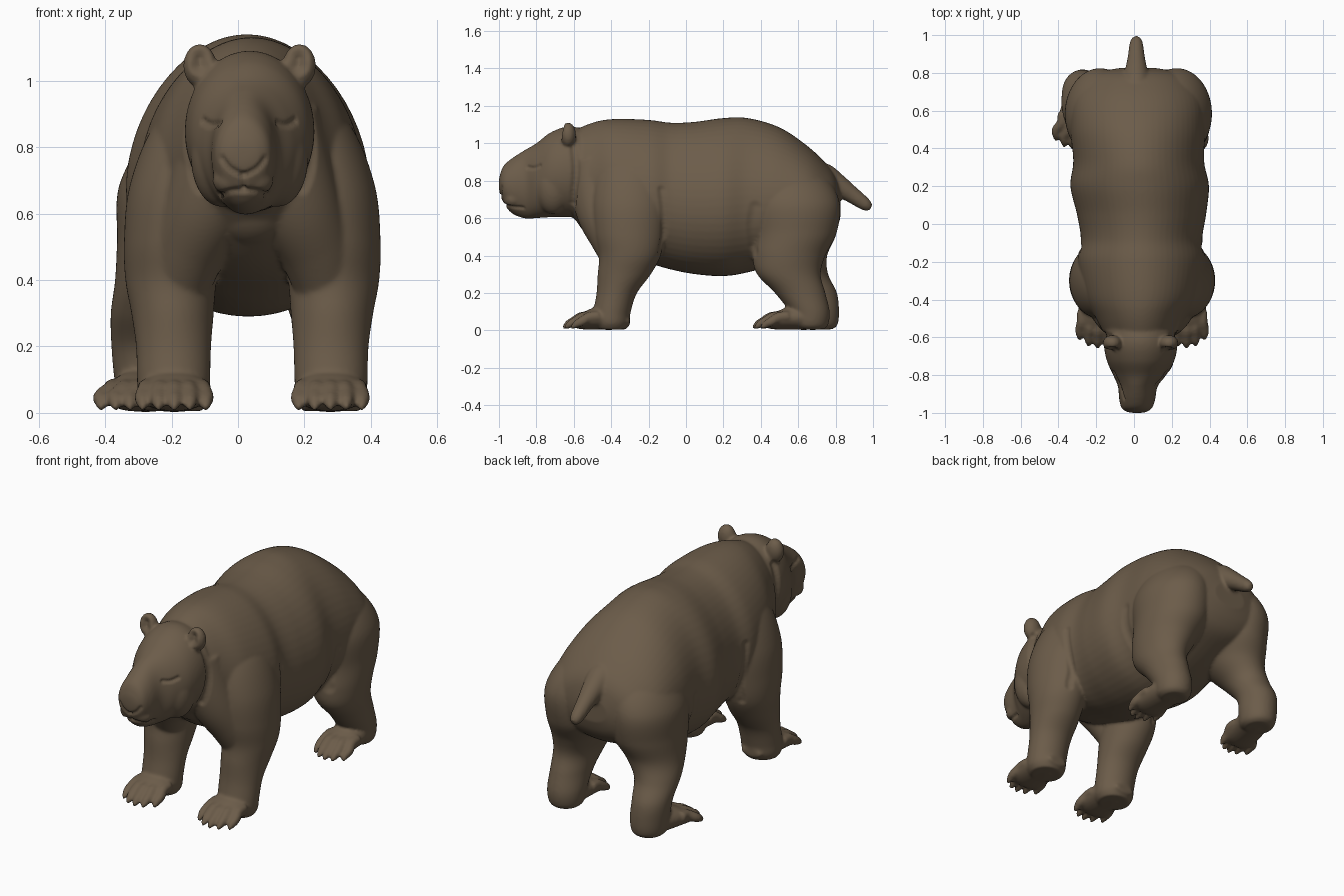
import bpy, bmesh, math
from mathutils import Vector, kdtree
from mathutils.bvhtree import BVHTree

cube = bpy.data.objects.get("Cube")
if cube:
    bpy.data.objects.remove(cube)

fur = bpy.data.materials.new("brown_fur")
fur.use_nodes = True
colour = (0.15, 0.108, 0.068, 1)
fur.diffuse_color = colour
fur.node_tree.nodes["Principled BSDF"].inputs["Base Color"].default_value = colour

bm = bmesh.new()
SEG = 56


def spline(rows, steps=8):
    """Smoothly interpolate rows of numbers."""
    out = []
    for i in range(len(rows) - 1):
        p = [rows[max(0, min(len(rows) - 1, i + k))] for k in (-1, 0, 1, 2)]
        for s in range(steps):
            t = s / steps
            out.append([0.5 * (2 * b + (c - a) * t + (2 * a - 5 * b + 4 * c - d) * t * t
                               + (3 * b - a - 3 * c + d) * t ** 3) for a, b, c, d in zip(*p)])
    return out + [list(rows[-1])]


def skin(rings):
    """Bridge rings of points into a closed tube."""
    loops = [[bm.verts.new(p) for p in ring] for ring in rings]
    n = len(loops[0])
    for a, b in zip(loops, loops[1:]):
        for i in range(n):
            bm.faces.new((a[i], a[(i + 1) % n], b[(i + 1) % n], b[i]))
    bm.faces.new(loops[0][::-1])
    bm.faces.new(loops[-1])


def angles():
    return [2 * math.pi * i / SEG for i in range(SEG)]


def along_y(rows, pear=0.0):
    """Rows: y, bottom z, top z, centre x, half width."""
    skin([[(x + r * math.cos(a) * (1 - pear * math.sin(a)), y,
            (lo + hi) / 2 + (hi - lo) / 2 * math.sin(a)) for a in angles()]
          for y, lo, hi, x, r in spline(rows)])


def along_z(rows):
    """Rows: z, centre x, centre y, half width, half depth."""
    skin([[(x + rx * math.cos(a), y + ry * math.sin(a), z) for a in angles()]
          for z, x, y, rx, ry in spline(rows)])


def tube(rows):
    """Rows: x, y, z, radius."""
    pts = spline(rows)
    rings = []
    for i, row in enumerate(pts):
        a, b = pts[max(i - 1, 0)], pts[min(i + 1, len(pts) - 1)]
        q = (Vector(b[:3]) - Vector(a[:3])).to_track_quat('Z', 'Y')
        rings.append([Vector(row[:3]) + q @ Vector((math.cos(t), math.sin(t), 0)) * row[3]
                      for t in angles()])
    skin(rings)


def ball(centre, size):
    made = bmesh.ops.create_uvsphere(bm, u_segments=32, v_segments=20, radius=1)["verts"]
    for v in made:
        v.co = Vector(centre) + Vector([c * s for c, s in zip(v.co, size)])


# Torso
along_y([(-.64, .64, 1.05, .035, .16), (-.5, .5, 1.11, .035, .235), (-.38, .42, 1.13, .04, .3),
         (-.2, .36, 1.125, .04, .335), (-.08, .325, 1.11, .04, .32), (.05, .3, 1.115, .04, .34),
         (.2, .29, 1.135, .03, .365), (.33, .31, 1.135, .025, .345), (.5, .36, 1.085, .02, .355),
         (.65, .42, .985, .02, .345), (.75, .47, .89, .02, .29), (.8, .53, .82, .02, .22),
         (.825, .6, .74, .02, .1)], 0.1)

# Head
along_y([(-.5, .62, 1.06, .035, .18), (-.62, .605, 1.09, .035, .195), (-.72, .605, 1.06, .035, .18),
         (-.8, .6, 1.0, .03, .14), (-.86, .598, .965, .02, .105), (-.93, .625, .92, .017, .095),
         (-.975, .68, .88, .015, .08), (-.995, .73, .83, .015, .05), (-1, .76, .8, .015, .02)])
for s in (-1, 1):
    ball((.035 + s * .085, -.71, .77), (.092, .1, .15))       # cheek
    ball((.035 + s * .15, -.63, 1.045), (.05, .042, .066))    # ear
    ball((.015 + s * .04, -.925, .7), (.052, .05, .045))      # upper lip

# Tail
tube([(.012, .66, .83, .06), (.012, .73, .82, .075), (.012, .8, .782, .062),
      (.012, .88, .73, .046), (.012, .96, .673, .034), (.012, .99, .658, .018)])


def paw(x, heel, toe, turn, width):
    """Foot with five clawed toes; turn is the sideways drift of the toe end."""
    length = heel - toe
    along_y([(heel, .025, .07, x, width * .5), (heel - length * .2, .004, .13, x, width * .85),
             (heel - length * .5, .004, .125, x + turn * .5, width * .95),
             (heel - length * .72, .006, .09, x + turn * .75, width * .92),
             (heel - length * .82, .015, .06, x + turn * .85, width * .75)])
    for i in range(-2, 3):
        tx = x + turn + i * width * .43
        ty = toe + .011 * i * i
        back = tx - turn * .4 - i * width * .05
        tube([(back, ty + .15, .075, .028), (back, ty + .1, .07, .028),
              (tx, ty + .06, .048, .025), (tx, ty + .035, .036, .022),
              (tx, ty + .012, .02, .014), (tx, ty, .014, .006)])


# Front legs, with shoulders and the folds running up to the neck
for s in (-1, 1):
    c = .043
    along_z([(.005, c + s * .237, -.4, .085, .08), (.04, c + s * .237, -.4, .106, .096),
             (.1, c + s * .237, -.395, .11, .1),
             (.2, c + s * .237, -.37, .113, .108), (.3, c + s * .24, -.33, .124, .142),
             (.4, c + s * .245, -.3, .137, .165), (.52, c + s * .24, -.3, .146, .188),
             (.68, c + s * .22, -.3, .15, .2), (.85, c + s * .17, -.3, .135, .18),
             (.97, c + s * .1, -.31, .1, .12)])
    paw(c + s * .235, -.3, -.66, 0, .11)
    tube([(c + s * .07, -.5, .9, .13), (c + s * .1, -.48, .75, .135), (c + s * .14, -.45, .62, .13),
          (c + s * .19, -.4, .5, .115), (c + s * .22, -.36, .4, .1)])
ball((.04, -.47, .66), (.15, .13, .16))                       # breast


def haunch(s, lower):
    """Hind leg: own lower rings, shared thigh rings."""
    c = .023
    along_z(lower + [(.52, c + s * .205, .58, .182, .225), (.68, c + s * .2, .582, .182, .24),
                     (.82, c + s * .15, .56, .155, .19), (.89, c + s * .1, .52, .1, .1)])


# Right hind leg, turned outward
haunch(-1, [(.005, -.27, .715, .065, .065), (.03, -.27, .71, .09, .1), (.1, -.272, .71, .1, .108),
            (.2, -.278, .695, .103, .112), (.3, -.265, .63, .118, .13), (.4, -.22, .585, .15, .17)])
paw(-.27, .8, .395, -.055, .1)

# Left hind leg, stepping forward
haunch(1, [(.005, .28, .67, .065, .065), (.03, .28, .665, .09, .095), (.1, .28, .66, .1, .108),
           (.2, .28, .61, .104, .135), (.3, .275, .55, .12, .17), (.4, .255, .55, .15, .195)])
paw(.28, .75, .355, .005, .1)

# Fuse everything into one skin
bmesh.ops.recalc_face_normals(bm, faces=bm.faces)
mesh = bpy.data.meshes.new("bear_body")
bm.to_mesh(mesh)
bm.free()
bear = bpy.data.objects.new("bear_body", mesh)
bpy.context.collection.objects.link(bear)
bpy.context.view_layer.objects.active = bear
bear.select_set(True)
remesh = bear.modifiers.new("fuse", 'REMESH')
remesh.mode = 'VOXEL'
remesh.voxel_size = 0.0085
soften = bear.modifiers.new("soften", 'SMOOTH')
soften.iterations = 6
for m in (remesh.name, soften.name):
    bpy.ops.object.modifier_apply(modifier=m)
mesh = bear.data

# Sculpted creases and ridges
surface = BVHTree.FromPolygons([v.co.copy() for v in mesh.vertices],
                               [tuple(p.vertices) for p in mesh.polygons])
verts = kdtree.KDTree(len(mesh.vertices))
for v in mesh.vertices:
    verts.insert(v.co, v.index)
verts.balance()
normals = [v.normal.copy() for v in mesh.vertices]
push = {}


def stroke(points, side, radius, depth):
    """Carve along a line projected on the front (side 0) or a flank."""
    weight = {}
    for u, w in spline(points, 14):
        start, ray = ((u, -2, w), (0, 1, 0)) if side == 0 else ((2 * side, u, w), (-side, 0, 0))
        hit = surface.ray_cast(Vector(start), Vector(ray))[0]
        if hit:
            for _, i, d in verts.find_range(hit, radius):
                weight[i] = max(weight.get(i, 0), (1 - (d / radius) ** 2) ** 2)
    for i, k in weight.items():
        push[i] = push.get(i, 0) + k * depth


for s in (-1, 1):
    x, m = .033, .017
    stroke([(x + s * .088, .872), (x + s * .115, .868), (x + s * .14, .88)], 0, .016, .009)   # eye
    stroke([(x + s * .148, 1.05), (x + s * .148, 1.07)], 0, .04, .024)                       # ear hollow
    stroke([(m, .67), (m + s * .04, .667), (m + s * .075, .655)], 0, .016, .008)             # mouth
    stroke([(m, .715), (m + s * .04, .735), (m + s * .065, .765)], 0, .015, .007)            # nose edge
    stroke([(-.6, .68), (-.59, .85), (-.6, .98)], s, .03, .012)                              # neck fold
    stroke([(-.14, .42), (-.115, .58), (-.13, .75)], s, .03, .009)                           # shoulder fold
    stroke([(.37, .42), (.355, .56), (.37, .66)], s, .04, .008)                              # haunch fold
stroke([(.017, .715), (.017, .675)], 0, .014, .007)
for i, d in push.items():
    mesh.vertices[i].co -= normals[i] * d
for v in mesh.vertices:
    v.co.z = max(v.co.z, 0)

mesh.materials.clear()
mesh.materials.append(fur)
bpy.ops.object.shade_smooth()
